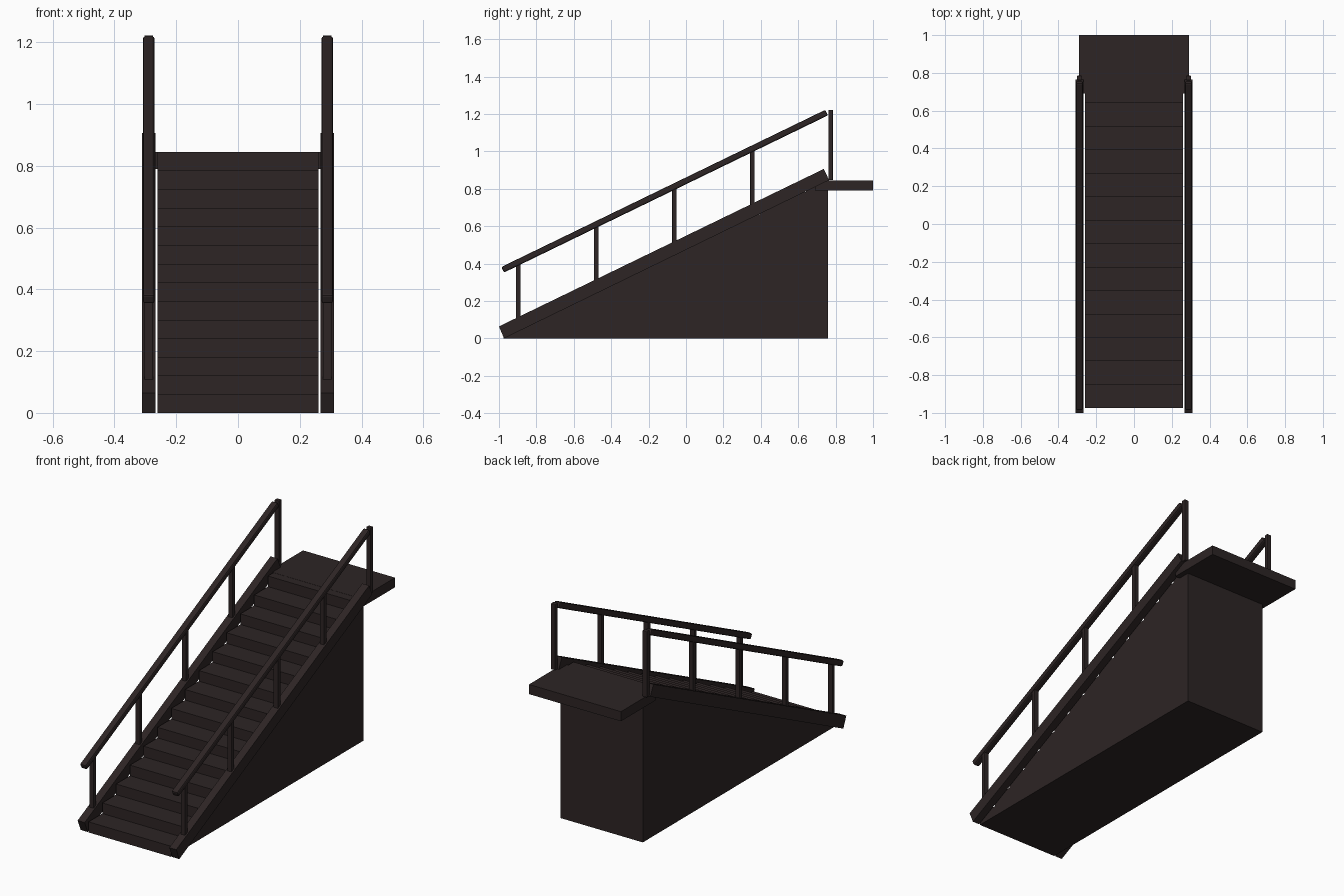
import bpy, bmesh, math
from mathutils import Matrix, Vector

if "Cube" in bpy.data.objects:
    bpy.data.objects.remove(bpy.data.objects["Cube"])

mat = bpy.data.materials.new("dark brown")
mat.diffuse_color = (0.026, 0.018, 0.018, 1)
mat.use_nodes = True
mat.node_tree.nodes["Principled BSDF"].inputs["Base Color"].default_value = mat.diffuse_color

STEPS, RUN, RISE, Y0 = 14, 0.1243, 0.0603, -0.975
SLOPE = RISE / RUN


def finish(name, bm):
    bmesh.ops.recalc_face_normals(bm, faces=bm.faces)
    me = bpy.data.meshes.new(name)
    bm.to_mesh(me)
    bm.free()
    me.materials.append(mat)
    ob = bpy.data.objects.new(name, me)
    bpy.context.collection.objects.link(ob)
    return ob


def extrude_x(name, profile, x0, x1):
    """Extrude a (y, z) outline from x0 to x1."""
    bm = bmesh.new()
    face = bm.faces.new([bm.verts.new((x0, y, z)) for y, z in profile])
    new = bmesh.ops.extrude_face_region(bm, geom=[face])["geom"]
    bmesh.ops.translate(bm, vec=(x1 - x0, 0, 0),
                        verts=[v for v in new if isinstance(v, bmesh.types.BMVert)])
    return finish(name, bm)


def box(name, lo, hi):
    return extrude_x(name, [(lo[1], lo[2]), (hi[1], lo[2]), (hi[1], hi[2]), (lo[1], hi[2])],
                     lo[0], hi[0])


def bevel(ob, width):
    m = ob.modifiers.new("bevel", 'BEVEL')
    m.width, m.segments = width, 2


# solid stair block with stepped top
outline = [(0.76, 0), (Y0, 0)]
for i in range(STEPS):
    y = Y0 + i * RUN
    if i:
        outline.append((y, i * RISE))
    outline.append((y, (i + 1) * RISE))
outline.append((0.76, STEPS * RISE))
extrude_x("stair_block", outline, -0.26, 0.26)

# landing slab
box("landing", (-0.29, 0.69, 0.79), (0.29, 1.0, 0.845))

for side, s in (("left", -1), ("right", 1)):
    # sloped side stringer
    extrude_x(side + "_stringer",
              [(-0.973, 0.0), (0.765, 0.846), (0.737, 0.906), (-1.0, 0.064)],
              s * 0.267, s * 0.311)

    # sloped handrail
    a, b = Vector((s * 0.289, -0.98, 0.367)), Vector((s * 0.289, 0.752, 1.207))
    bm = bmesh.new()
    bmesh.ops.create_cube(bm, size=1, matrix=Matrix.Diagonal((0.038, (b - a).length, 0.033, 1)))
    bmesh.ops.transform(bm, verts=bm.verts, matrix=Matrix.Translation((a + b) / 2)
                        @ Matrix.Rotation(math.atan2(b.z - a.z, b.y - a.y), 4, 'X'))
    bevel(finish(side + "_handrail", bm), 0.008)

    # posts between stringer and handrail, the last one on the landing
    for i in range(5):
        y = -0.897 + i * 0.4175
        low = 0.846 if i == 4 else 0.10 + (y + 0.897) * SLOPE
        top = 1.222 if i == 4 else 0.407 + (y + 0.897) * SLOPE
        post = box(f"{side}_post_{i + 1}", (s * 0.289 - 0.014, y - 0.012, low),
                   (s * 0.289 + 0.014, y + 0.012, top))
        bevel(post, 0.003)
